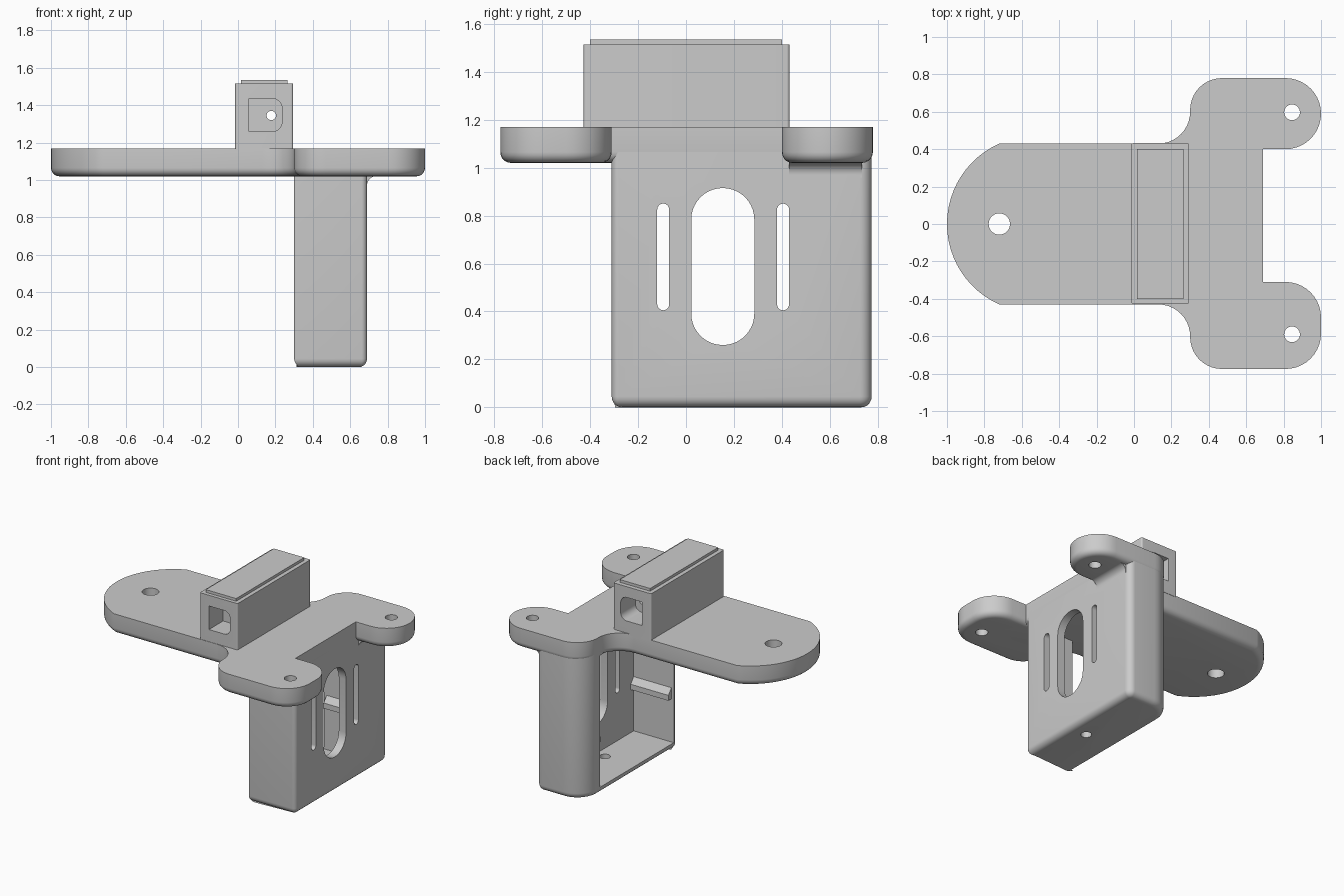
import bpy, bmesh, math
from mathutils import Vector

cube = bpy.data.objects.get("Cube")
if cube:
    bpy.data.objects.remove(cube, do_unlink=True)

grey = bpy.data.materials.new("matte_grey")
grey.use_nodes = True
GREY = (0.6, 0.6, 0.6, 1)
grey.diffuse_color = GREY
grey.node_tree.nodes["Principled BSDF"].inputs["Base Color"].default_value = GREY


def rounded(corners, steps=10):
    """Closed outline from (u, v, radius) corners."""
    out = []
    n = len(corners)
    for i, (u, v, r) in enumerate(corners):
        p = Vector((u, v))
        if r == 0:
            out.append(p)
            continue
        a = (Vector(corners[i - 1][:2]) - p).normalized()
        b = (Vector(corners[(i + 1) % n][:2]) - p).normalized()
        half = a.angle(b) / 2
        centre = p + (a + b).normalized() * r / math.sin(half)
        start = p + a * r / math.tan(half) - centre
        sweep = start.angle_signed(p + b * r / math.tan(half) - centre)
        first = math.atan2(start.y, start.x)
        for k in range(steps + 1):
            t = first - sweep * k / steps
            out.append(centre + r * Vector((math.cos(t), math.sin(t))))
    return [p for i, p in enumerate(out) if (p - out[i - 1]).length > 0.001]


def circle(u, v, r, n=32):
    return [Vector((u + r * math.cos(2 * math.pi * k / n),
                    v + r * math.sin(2 * math.pi * k / n))) for k in range(n)]


def box(u0, u1, v0, v1, r=0):
    return rounded([(u0, v0, r), (u1, v0, r), (u1, v1, r), (u0, v1, r)])


def prism(name, outline, axis, lo, hi, bottom_bevel=0):
    """Extrude an outline along an axis, optionally rounding its lower rim."""
    place = {"x": lambda u, v, w: (w, u, v),
             "y": lambda u, v, w: (u, w, v),
             "z": lambda u, v, w: (u, v, w)}[axis]
    bm = bmesh.new()
    low = [bm.verts.new(place(p[0], p[1], lo)) for p in outline]
    high = [bm.verts.new(place(p[0], p[1], hi)) for p in outline]
    base = bm.faces.new(low)
    bm.faces.new(high)
    for i in range(len(low)):
        bm.faces.new((low[i - 1], low[i], high[i], high[i - 1]))
    bmesh.ops.recalc_face_normals(bm, faces=bm.faces)
    if bottom_bevel:
        bmesh.ops.bevel(bm, geom=list(base.edges), offset=bottom_bevel, segments=5,
                        profile=0.5, affect="EDGES", clamp_overlap=False)
    mesh = bpy.data.meshes.new(name)
    bm.to_mesh(mesh)
    bm.free()
    mesh.materials.append(grey)
    obj = bpy.data.objects.new(name, mesh)
    bpy.context.collection.objects.link(obj)
    return obj


def activate(obj):
    bpy.ops.object.select_all(action="DESELECT")
    obj.select_set(True)
    bpy.context.view_layer.objects.active = obj


def cut(obj, cutters):
    activate(obj)
    for c in cutters:
        mod = obj.modifiers.new("cut", "BOOLEAN")
        mod.operation = "DIFFERENCE"
        mod.solver = "EXACT"
        mod.object = c
        bpy.ops.object.modifier_apply(modifier=mod.name)
        bpy.data.objects.remove(c, do_unlink=True)


def smooth(obj):
    activate(obj)
    bpy.ops.object.shade_smooth_by_angle(angle=math.radians(30))


# Mounting plate: round tongue, flared shoulders and two tabs
tongue = []
for k in range(25):
    t = math.radians(114 + 132 * k / 24)
    tongue.append((-0.53 + 0.47 * math.cos(t), 0.47 * math.sin(t), 0))
plate = prism("mounting_plate", rounded(tongue + [
    (0.3, -0.43, 0.17), (0.3, -0.775, 0.17),
    (1, -0.775, 0.19), (1, -0.31, 0.19), (0.69, -0.31, 0),
    (0.69, 0.4, 0), (1, 0.4, 0.19), (1, 0.78, 0.19),
    (0.3, 0.78, 0.17), (0.3, 0.43, 0.17)]), "z", 1.02, 1.17, 0.045)
cut(plate, [prism("hole", circle(*h), "z", 0.9, 1.3) for h in
            ((-0.72, 0, 0.057), (0.845, 0.597, 0.042), (0.845, -0.59, 0.042))])
smooth(plate)

# Hanging housing, open towards the tongue
housing = prism("housing", rounded([
    (0.3, -0.31, 0.012), (0.69, -0.31, 0.03),
    (0.69, 0.775, 0.05), (0.3, 0.775, 0.17)]), "z", 0, 1.1, 0.045)
cut(housing, [
    prism("cavity", box(-0.285, 0.585, 0.05, 1.03), "x", 0.1, 0.63),
    prism("window", box(0.022, 0.285, 0.26, 0.915, 0.131), "x", 0.5, 0.8),
    prism("slot", box(-0.12, -0.07, 0.405, 0.85, 0.0249), "x", 0.5, 0.8),
    prism("slot", box(0.38, 0.43, 0.405, 0.85, 0.0249), "x", 0.5, 0.8),
    prism("drain", circle(0.555, 0.16, 0.037), "z", -0.1, 0.2)])
smooth(housing)

# Snap ridges on both inner side walls
ridge = [(-0.29, 0.46), (-0.25, 0.41), (-0.25, 0.37), (-0.29, 0.37)]
prism("front_snap_ridge", ridge, "x", 0.32, 0.635)
prism("back_snap_ridge", [(0.3 - y, z) for y, z in ridge], "x", 0.32, 0.635)

# Fillet between the housing and the back tab
fillet = prism("tab_fillet", rounded([
    (0.67, 1.04, 0), (0.67, 0.96, 0), (0.69, 0.96, 0),
    (0.69, 1.021, 0.05), (0.745, 1.021, 0), (0.745, 1.04, 0)]), "y", 0.43, 0.735)
smooth(fillet)

# Top block with a pocket in each end and a through hole
block = prism("top_block", box(-0.015, 0.295, -0.427, 0.432, 0.012), "z", 1.16, 1.515)
pocket = rounded([(0.06, 1.26, 0), (0.235, 1.26, 0.05),
                  (0.235, 1.435, 0.05), (0.06, 1.435, 0)])
cut(block, [prism("pocket", pocket, "y", -0.6, -0.26),
            prism("pocket", pocket, "y", 0.26, 0.6),
            prism("bore", circle(0.178, 1.345, 0.025), "y", -0.6, 0.6)])
smooth(block)
prism("top_pad", box(0.015, 0.265, -0.4, 0.4), "z", 1.5, 1.535)
